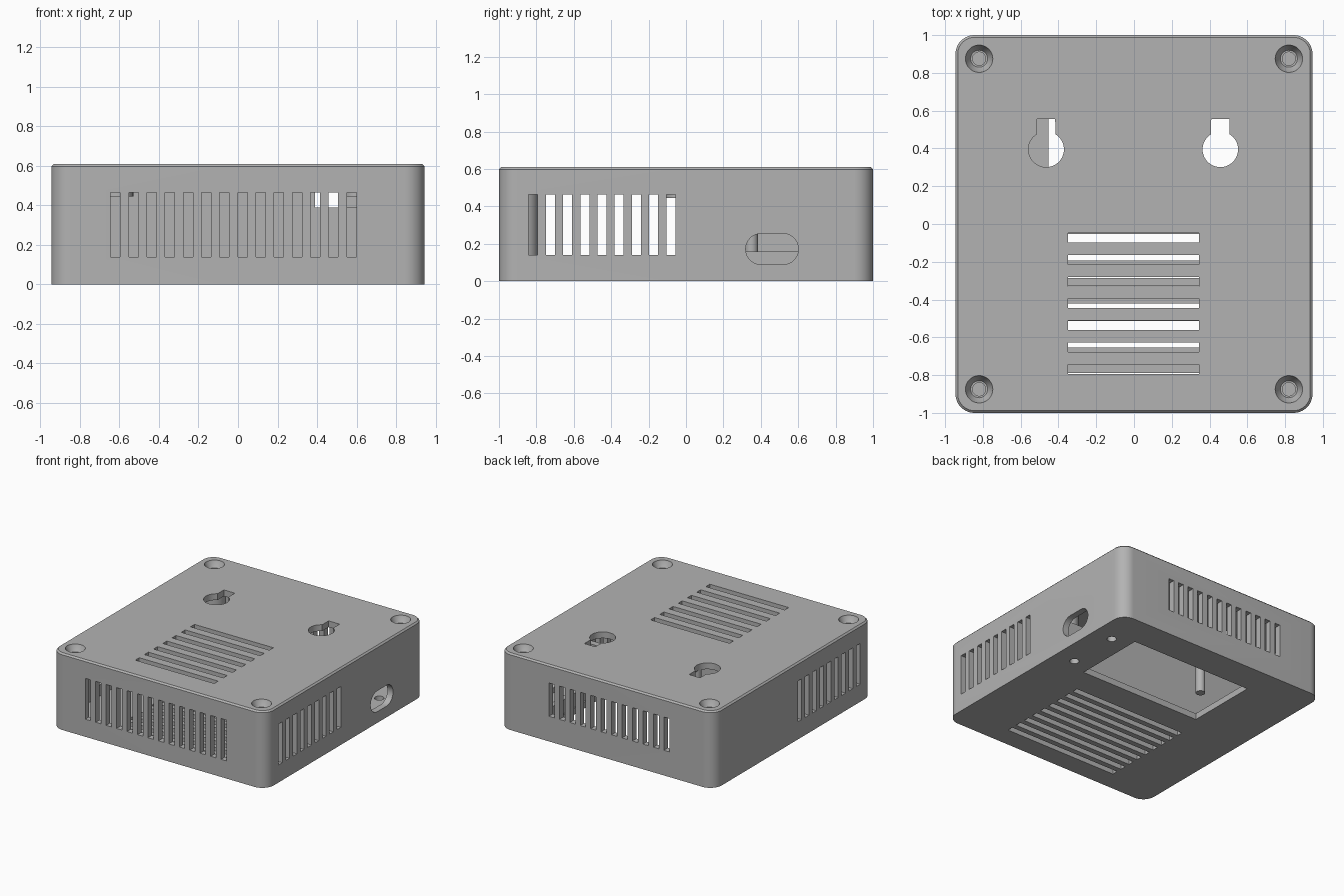
import bpy, bmesh, math
from mathutils import Matrix

if "Cube" in bpy.data.objects:
    bpy.data.objects.remove(bpy.data.objects["Cube"], do_unlink=True)

W, D, H, T = 0.945, 1.0, 0.61, 0.05      # half width, half depth, height, wall
PITCH, SLOT = 0.092, 0.048

mat = bpy.data.materials.new("light grey plastic")
mat.use_nodes = True
GREY = (0.45, 0.45, 0.45, 1)
mat.diffuse_color = GREY
mat.node_tree.nodes["Principled BSDF"].inputs["Base Color"].default_value = GREY


def make_object(name, bm):
    bmesh.ops.recalc_face_normals(bm, faces=bm.faces)
    mesh = bpy.data.meshes.new(name)
    bm.to_mesh(mesh)
    bm.free()
    obj = bpy.data.objects.new(name, mesh)
    bpy.context.collection.objects.link(obj)
    mesh.materials.append(mat)
    return obj


def box(bm, x0, x1, y0, y1, z0, z1):
    scale = Matrix.Diagonal((x1 - x0, y1 - y0, z1 - z0, 1))
    move = Matrix.Translation(((x0 + x1) / 2, (y0 + y1) / 2, (z0 + z1) / 2))
    bmesh.ops.create_cube(bm, size=1, matrix=move @ scale)


def cylinder(bm, x, y, z0, z1, r0, r1=None):
    bmesh.ops.create_cone(bm, cap_ends=True, segments=32, radius1=r0,
                          radius2=r0 if r1 is None else r1, depth=z1 - z0,
                          matrix=Matrix.Translation((x, y, (z0 + z1) / 2)))


def prism(bm, points, offset):
    face = bm.faces.new([bm.verts.new(p) for p in points])
    made = bmesh.ops.extrude_face_region(bm, geom=[face])["geom"]
    verts = [v for v in made if isinstance(v, bmesh.types.BMVert)]
    bmesh.ops.translate(bm, verts=verts, vec=offset)
    return verts


def arc(cx, cy, r, start, end, steps):
    angles = [math.radians(start + (end - start) * i / steps) for i in range(steps + 1)]
    return [(cx + r * math.cos(a), cy + r * math.sin(a)) for a in angles]


def rounded_rect(w, d, r):
    pts = []
    for i, (sx, sy) in enumerate([(1, 1), (-1, 1), (-1, -1), (1, -1)]):
        pts += arc(sx * (w - r), sy * (d - r), r, i * 90, i * 90 + 90, 12)
    return pts


def cut(obj, bm):
    cutter = make_object("cutter", bm)
    cutter.hide_render = True
    mod = obj.modifiers.new("cut", "BOOLEAN")
    mod.operation, mod.solver, mod.object = "DIFFERENCE", "EXACT", cutter
    bpy.context.view_layer.update()
    bpy.context.view_layer.objects.active = obj
    bpy.ops.object.modifier_apply(modifier=mod.name)
    bpy.data.objects.remove(cutter, do_unlink=True)


def screw_cutter():
    # countersunk pockets on a blind bore, lathed as one stacked solid
    bm = bmesh.new()
    profile = [(0.075, H + 0.01), (0.07, H - 0.01), (0.045, H - 0.05),
               (0.035, H - 0.05), (0.035, 0.4)]
    for x in (-0.82, 0.82):
        for y in (-0.875, 0.875):
            rings = [[bm.verts.new((px, py, z)) for px, py in arc(x, y, r, 0, 348.75, 31)]
                     for r, z in profile]
            for a, b in zip(rings, rings[1:]):
                for i in range(32):
                    j = (i + 1) % 32
                    bm.faces.new((a[i], a[j], b[j], b[i]))
            bm.faces.new(rings[0])
            bm.faces.new(rings[-1])
    return bm


# Enclosure shell with a fine chamfer round the top edge
bm = bmesh.new()
prism(bm, [(x, y, 0) for x, y in rounded_rect(W, D, 0.1)], (0, 0, H))
rim = [e for e in bm.edges if all(v.co.z > H - 0.01 for v in e.verts)]
bmesh.ops.bevel(bm, geom=rim, offset=0.012, segments=1, affect="EDGES")
shell = make_object("enclosure_shell", bm)

# Hollow interior
bm = bmesh.new()
prism(bm, [(x, y, T) for x, y in rounded_rect(W - T, D - T, 0.06)], (0, 0, H - 2 * T))
cut(shell, bm)

# Vent slots on every side, the compartment opening and the tie holes
bm = bmesh.new()
for k in range(14):
    x = -0.645 + PITCH * k
    box(bm, x, x + SLOT, -D - 0.1, -D + 0.1, 0.14, 0.465)
    if 0 < k < 13:
        box(bm, x, x + SLOT, D - 0.1, D + 0.1, 0.2, 0.465)
for k in range(9):
    y = -0.841 + PITCH * k
    for s in (-1, 1):
        box(bm, s * W - 0.08, s * W + 0.08, y, y + SLOT, 0.14, 0.465)
    box(bm, -0.5, 0.5, y + 0.004, y + SLOT + 0.004, -0.1, T + 0.03)
for k in range(7):
    y = -0.073 - 0.1158 * k
    box(bm, -0.35, 0.345, y - 0.025, y + 0.025, H - T - 0.03, H + 0.1)
box(bm, -0.452, 0.62, 0.165, 0.75, -0.1, T + 0.02)
for y in (0.246, 0.67):
    cylinder(bm, 0.775, y, -0.1, T + 0.02, 0.035)
cut(shell, bm)

# Keyhole hangers in the top and the oval cable port in the side
bm = bmesh.new()
for x in (-0.465, 0.457):
    outline = arc(x, 0.395, 0.094, 121, 419, 40)
    outline += [(x + 0.048, 0.556), (x - 0.048, 0.556)]
    prism(bm, [(px, py, H - T - 0.03) for px, py in outline], (0, 0, 0.2))
oval = arc(0.518, 0.172, 0.083, -90, 90, 16) + arc(0.402, 0.172, 0.083, 90, 270, 16)
prism(bm, [(W - 0.1, y, z) for y, z in oval], (0.2, 0, 0))
cut(shell, bm)
cut(shell, screw_cutter())

# Corner screw posts
bm = bmesh.new()
for x in (-0.82, 0.82):
    for y in (-0.875, 0.875):
        cylinder(bm, x, y, T - 0.01, H - T + 0.01, 0.085)
posts = make_object("corner_screw_posts", bm)
cut(posts, screw_cutter())

# Short board standoffs under the ceiling
bm = bmesh.new()
for x in (-0.61, 0.61):
    cylinder(bm, x, -0.03, 0.445, H - T + 0.01, 0.08)
standoffs = make_object("board_standoffs", bm)

# Support rod above the compartment opening
bm = bmesh.new()
cylinder(bm, -0.34, 0.35, 0.1, H - T + 0.01, 0.035)
rod = make_object("support_rod", bm)

# Partition across the interior, lower at one end for wiring
bm = bmesh.new()
outline = [(-W + 0.04, T - 0.01), (W - 0.04, T - 0.01), (W - 0.04, 0.39),
           (0.39, 0.39), (0.39, H - T + 0.01), (-W + 0.04, H - T + 0.01)]
prism(bm, [(x, 0.1, z) for x, z in outline], (0, 0.05, 0))
partition = make_object("partition_wall", bm)

# Low rib beside the compartment opening
bm = bmesh.new()
box(bm, 0.63, 0.67, 0.15, 0.78, T - 0.01, 0.16)
rib = make_object("compartment_rib", bm)

for obj in (shell, posts, standoffs, rod, partition, rib):
    bpy.ops.object.select_all(action="DESELECT")
    obj.select_set(True)
    bpy.context.view_layer.objects.active = obj
    bpy.ops.object.shade_smooth_by_angle(angle=math.radians(30))
